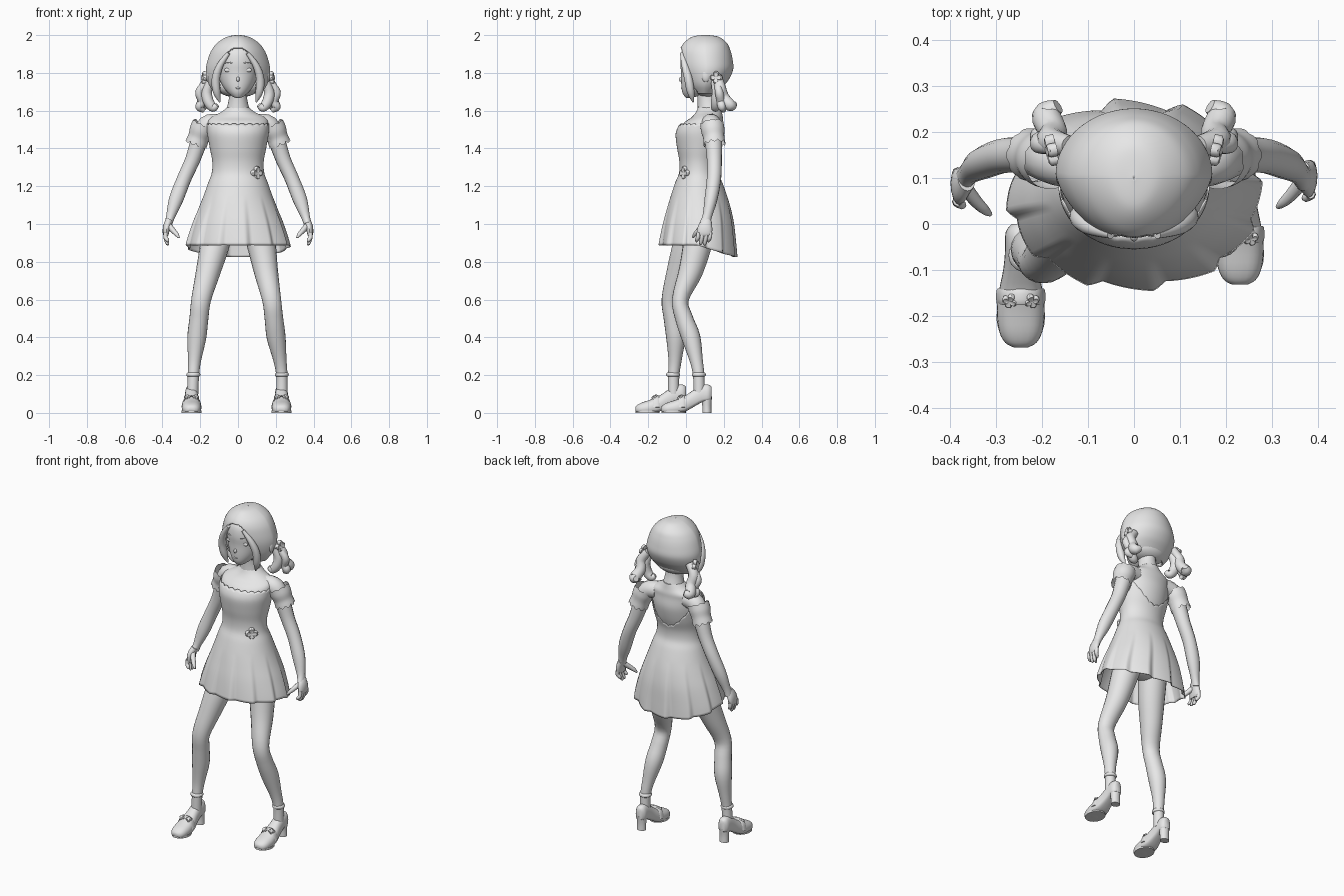
import bpy, bmesh, math
from mathutils import Vector

def material(name, c):
    m = bpy.data.materials.new(name)
    m.diffuse_color = (*c, 1)
    return m

GREY = material("plain grey", (0.8, 0.8, 0.8))
WHITE = material("eye white", (1, 1, 1))

def finish(bm, name, mat=GREY, angle=50):
    bmesh.ops.recalc_face_normals(bm, faces=bm.faces)
    me = bpy.data.meshes.new(name)
    bm.to_mesh(me)
    bm.free()
    me.materials.append(mat)
    ob = bpy.data.objects.new(name, me)
    bpy.context.collection.objects.link(ob)
    bpy.ops.object.select_all(action='DESELECT')
    ob.select_set(True)
    bpy.context.view_layer.objects.active = ob
    bpy.ops.object.shade_smooth_by_angle(angle=math.radians(angle))
    return ob

def resample(rows, k=4):
    """Catmull-Rom through rows of numbers."""
    out = []
    for i in range(len(rows) - 1):
        a, b, c, d = rows[max(i - 1, 0)], rows[i], rows[i + 1], rows[min(i + 2, len(rows) - 1)]
        for j in range(k):
            t = j / k
            out.append([0.5 * (2 * q + (r - p) * t + (2 * p - 5 * q + 4 * r - s) * t * t
                        + (3 * q - p - 3 * r + s) * t ** 3) for p, q, r, s in zip(a, b, c, d)])
    return out + [list(rows[-1])]

def skin(name, rings, caps=True, keep=None, thick=0, mat=GREY):
    bm = bmesh.new()
    vs = [[bm.verts.new(p) for p in r] for r in rings]
    n = len(vs[0])
    for a, b in zip(vs, vs[1:]):
        for i in range(n):
            f = (a[i], a[(i + 1) % n], b[(i + 1) % n], b[i])
            if keep is None or keep(sum((v.co for v in f), Vector()) / 4):
                bm.faces.new(f)
    if caps:
        bm.faces.new(vs[0])
        bm.faces.new(vs[-1])
    bmesh.ops.delete(bm, geom=[v for v in bm.verts if not v.link_faces], context='VERTS')
    ob = finish(bm, name, mat)
    if thick:
        m = ob.modifiers.new("thickness", 'SOLIDIFY')
        m.thickness = thick
    return ob

def tube(name, pts, s=1, n=14, k=4, caps=True, ruffle=0):
    """Tube through (x, y, z, radius[, side radius]); s = -1 mirrors it."""
    pts = resample([p if len(p) == 5 else (*p, p[3]) for p in pts], k)
    u, rings = Vector((0, 1, 0)), []
    for i, p in enumerate(pts):
        t = (Vector(pts[min(i + 1, len(pts) - 1)][:3]) - Vector(pts[max(i - 1, 0)][:3])).normalized()
        u = (u - t * u.dot(t)).normalized()
        v = t.cross(u)
        ring = []
        for j in range(n):
            a = math.tau * j / n
            end = (i == len(pts) - 1) - 0.5 * (i == 0)
            edge = t * ruffle * abs(math.sin(a * 5)) * end
            q = Vector(p[:3]) + u * p[3] * math.cos(a) + v * p[4] * math.sin(a) + edge
            ring.append((q.x * s, q.y, q.z))
        rings.append(ring)
    return skin(name, rings, caps)

def oval(row, a, grow=0.0, taper=0.0):
    """Point on a horizontal oval row (z, half width, front y, back y); a = 0 is front."""
    z, w, f, b = row
    x = (w + grow) * math.sin(a) * (1 - taper * max(0, math.cos(a)))
    return (x, (f + b) / 2 - ((b - f) / 2 + grow) * math.cos(a), z)

def stack(name, rows, n=40, k=4, taper=0, **kw):
    return skin(name, [[oval(r, math.tau * j / n, 0, taper) for j in range(n)] for r in resample(rows, k)], **kw)

def blob(name, loc, scale, mat=GREY):
    bm = bmesh.new()
    bmesh.ops.create_uvsphere(bm, u_segments=20, v_segments=12, radius=1)
    for v in bm.verts:
        v.co = Vector([c * k + o for c, k, o in zip(v.co, scale, loc)])
    return finish(bm, name, mat)

def flower(name, loc, normal, r):
    """Four-petal flat flower."""
    nrm = Vector(normal).normalized()
    side = nrm.cross(Vector((0, 0, 1))).normalized()
    up = side.cross(nrm)
    rings = []
    for h, k in ((-0.3, 1), (0.15, 1), (0.3, 0.8), (0.15, 0.2)):
        ring = []
        for j in range(32):
            a = math.tau * j / 32
            d = r * k * (0.5 + 0.5 * abs(math.cos(2 * a)) ** 0.6)
            ring.append(Vector(loc) + side * d * math.cos(a) + up * d * math.sin(a) + nrm * h * r)
        rings.append(ring)
    return skin(name, rings)

# Dress: one sheet from the neckline to the pleated hem
DRESS = [(1.54, .163, -.02, .2), (1.515, .162, -.04, .203), (1.475, .16, -.053, .205), (1.40, .147, -.045, .19),
         (1.33, .134, -.033, .168), (1.27, .137, -.035, .168), (1.22, .155, -.055, .19), (1.15, .18, -.078, .215),
         (1.08, .207, -.098, .235), (1.0, .238, -.118, .25), (.9, .268, -.136, .258), (.82, .28, -.146, .263)]
table = resample(DRESS, 6)

def dress_row(z):
    for p, q in zip(table, table[1:]):
        if q[0] <= z:
            t = min(max((p[0] - z) / (p[0] - q[0]), 0), 1)
            return [x + (y - x) * t for x, y in zip(p, q)]
    return table[-1]

N, M = 168, 44
rings = []
for i in range(M + 1):
    ring = []
    for j in range(N):
        a = math.tau * j / N
        c = math.cos(a)
        top = 1.525 + 0.008 * abs(math.sin(a * 12)) - 0.17 * max(-c, 0) ** 2
        hem = 0.888 - 0.063 * max(0, -c)
        z = top + (hem - top) * i / M
        ph = (a * 12 / math.tau + 0.5) % 1
        wave = (ph / 0.8 if ph < 0.8 else (1 - ph) / 0.2) - 0.5
        pleat = 0.02 * wave * max(0, (1.15 - z) / 0.3)
        ring.append(oval(dress_row(z), a, 0.002 + pleat))
    rings.append(ring)
skin("dress", rings, caps=False, thick=0.004)
flower("waist_flower", (.1, -.008, 1.27), (.65, -.76, 0), .036)

# Torso, hips and neck
stack("torso", [(1.62, .055, .065, .185), (1.592, .09, .052, .19), (1.565, .145, .03, .195), (1.535, .16, -.012, .196),
                (1.475, .155, -.046, .2), (1.40, .142, -.04, .185), (1.33, .129, -.028, .163), (1.25, .13, -.028, .163)])
blob("hips", (0, .07, 1.05), (.15, .115, .12))
tube("neck", [(0, .11, 1.74, .058, .05), (0, .115, 1.66, .054, .05), (0, .125, 1.58, .065, .07)])

# Head, face and ears
stack("head", [(1.668, .012, .0, .03), (1.676, .03, -.008, .06), (1.70, .058, -.02, .12), (1.74, .086, -.025, .17),
               (1.80, .106, -.026, .2), (1.86, .113, -.03, .21), (1.92, .105, -.015, .2), (1.965, .05, .04, .15)])
blob("nose", (0, -.026, 1.766), (.009, .012, .013))
blob("mouth", (0, -.018, 1.72), (.016, .008, .006))

# Hair cap with a parted face opening
def outside_face(p):
    if p.y > .06:
        return True
    limit = .1 * math.sqrt(max(0, 1 - ((p.z - 1.79) / .145) ** 2)) if p.z > 1.79 else .1
    return abs(p.x) > limit

stack("hair_cap", [(2.001, .001, .099, .101), (1.992, .055, .035, .17), (1.96, .108, -.01, .215), (1.92, .14, -.033, .235),
                   (1.87, .16, -.039, .247), (1.82, .17, -.035, .25), (1.77, .165, -.02, .23), (1.73, .15, .0, .2),
                   (1.69, .12, .03, .165)], n=120, k=7, taper=.18, caps=False, keep=outside_face, thick=.01)
blob("hair_back_fill", (0, .115, 1.73), (.12, .08, .06))

for s, side in ((1, "right"), (-1, "left")):
    blob(side + "_eye", (s * .053, -.0085, 1.815), (.021, .008, .011), WHITE)
    tube(side + "_brow", [(.03, -.024, 1.852, .003), (.055, -.018, 1.856, .003), (.077, -.004, 1.848, .002)], s, 8)
    blob(side + "_ear", (s * .158, .105, 1.785), (.012, .022, .035))
    # Front lock and curled pigtail
    tube(side + "_front_lock", [(.05, -.022, 1.905, .01), (.095, -.006, 1.84, .018), (.117, .012, 1.77, .022),
                                (.113, .025, 1.70, .02), (.096, .038, 1.645, .004)], s)
    tube(side + "_outer_curl", [(.14, .17, 1.78, .022), (.18, .18, 1.725, .03), (.175, .2, 1.67, .03),
                                (.19, .235, 1.628, .032), (.165, .256, 1.635, .016)], s)
    tube(side + "_inner_curl", [(.14, .15, 1.77, .02), (.165, .165, 1.70, .028), (.155, .16, 1.645, .028),
                                (.13, .155, 1.617, .024), (.11, .145, 1.63, .012)], s)
    tube(side + "_side_curl", [(.165, .165, 1.76, .014), (.205, .175, 1.7, .022), (.19, .185, 1.65, .022),
                               (.205, .19, 1.62, .022), (.18, .2, 1.6, .012)], s)
    flower(side + "_hair_flower", (s * .18, .16, 1.775), (s, -.2, .1), .034)

    # Arm, ruffled sleeve and hand
    tube(side + "_arm", [(.1, .13, 1.535, .05), (.165, .135, 1.522, .052), (.205, .145, 1.44, .046),
                         (.24, .15, 1.34, .04), (.285, .148, 1.24, .038), (.328, .132, 1.13, .034, .038),
                         (.357, .112, 1.04, .025, .024), (.368, .1, 1.0, .03, .02)], s)
    tube(side + "_sleeve", [(.182, .138, 1.525, .062), (.195, .142, 1.495, .062), (.208, .147, 1.46, .056),
                            (.219, .15, 1.43, .058)], s, n=40, caps=False, ruffle=.014)
    hy = .012 if s > 0 else -.004
    tube(side + "_palm", [(.364, .1 + hy, 1.02, .025, .02), (.377, .09 + hy, .985, .038, .02),
                          (.382, .085 + hy, .95, .04, .016), (.38, .085 + hy, .935, .03, .01)], s)
    for i, tip in enumerate((.905, .89, .888, .905)):
        y = .085 + hy + (i - 1.5) * .021
        tube(side + "_finger", [(.383, y, .955, .011), (.384, y - .002, .93, .011), (.374, y - .008, tip + .01, .01),
                                (.368, y - .01, tip, .004)], s, 8)
    tube(side + "_thumb", [(.368, .085 + hy, .995, .016), (.345, .055 + hy, .967, .014),
                           (.325, .035 + hy, .945, .011), (.312, .025 + hy, .928, .005)], s, 8)

# Legs: the left one steps forward
tube("right_leg", [(.09, .08, 1.04, .085), (.122, .062, .9, .077), (.148, .025, .75, .064), (.178, -.03, .6, .044, .05),
                   (.19, -.01, .5, .047, .049), (.202, .026, .4, .05), (.222, .054, .28, .035), (.232, .067, .2, .03),
                   (.233, .07, .1, .03)], n=20)
tube("left_leg", [(.09, .06, 1.04, .085), (.125, .005, .88, .077), (.16, -.04, .74, .064), (.195, -.083, .6, .046, .052),
                  (.207, -.07, .5, .048, .05), (.218, -.055, .4, .05), (.23, -.058, .28, .035), (.236, -.065, .2, .03),
                  (.24, -.066, .1, .03)], -1, n=20)

# Shoes: sections along y of (y, half width, bottom, top)
SHOE = [(-.2, .016, .012, .03), (-.19, .034, .004, .042), (-.165, .047, 0, .055), (-.12, .052, 0, .07), (-.075, .047, .006, .09),
        (-.03, .038, .03, .12), (.015, .034, .055, .148), (.05, .033, .062, .15), (.068, .02, .07, .138)]
for side, x, y0 in (("right", .23, .068), ("left", -.246, -.068)):
    rings = []
    for y, w, b, t in resample(SHOE, 3):
        ring = []
        for j in range(24):
            a = math.tau * j / 24
            c, h = math.cos(a), math.sin(a)
            c = math.copysign(abs(c) ** .75, c)
            h = math.copysign(abs(h) ** (.45 if h < 0 else 1), h)
            mid = b + (t - b) * .4
            ring.append((x + w * c, y0 + y, mid + h * (t - mid if h > 0 else mid - b)))
        rings.append(ring)
    skin(side + "_shoe", rings)
    tube(side + "_heel", [(x, y0 + .04, .085, .03, .031), (x, y0 + .042, .04, .024, .028),
                          (x, y0 + .043, 0, .024, .028)], n=16)
    tube(side + "_sole", [(x, y0 - .135, 0, .064, .053), (x, y0 - .135, .012, .064, .053)], n=28, k=1)
    # Ankle frill, strap and strap flowers
    ax = .232 if x > 0 else -.236
    tube(side + "_ankle_frill", [(ax, y0, .214, .03), (ax, y0, .207, .036), (ax, y0, .197, .036), (ax, y0, .192, .03)], n=20)
    tube(side + "_strap", [(x - .05, y0 - .09, .03, .018, .004), (x - .036, y0 - .09, .073, .018, .004), (x, y0 - .09, .09, .018, .004),
                           (x + .036, y0 - .09, .073, .018, .004), (x + .05, y0 - .09, .03, .018, .004)], n=10)
    for d in (-.024, .024):
        flower(side + "_strap_flower", (x + d, y0 - .1, .086), (d * 8, -.5, .8), .017)
